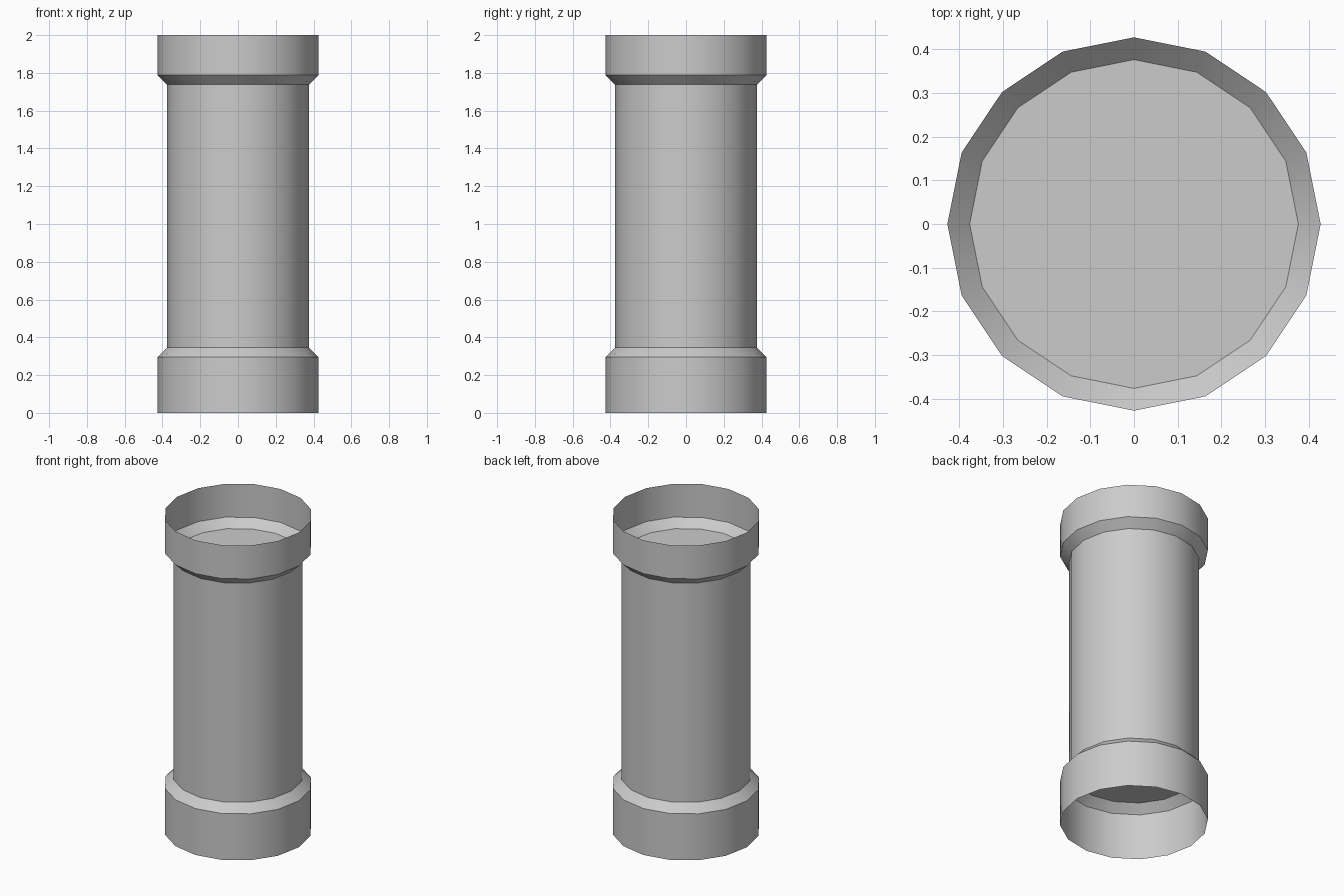
import bpy, bmesh
from math import cos, sin, pi, radians

if "Cube" in bpy.data.objects:
    bpy.data.objects.remove(bpy.data.objects["Cube"])

SIDES = 16


def lathe(name, profile, capped=False):
    """Revolve (radius, z) points around z, optionally closing both ends."""
    bm = bmesh.new()
    rings = [[bm.verts.new((r * cos(2 * pi * i / SIDES), r * sin(2 * pi * i / SIDES), z))
              for i in range(SIDES)] for r, z in profile]
    for low, high in zip(rings, rings[1:]):
        for i in range(SIDES):
            j = (i + 1) % SIDES
            bm.faces.new((low[i], low[j], high[j], high[i]))
    if capped:
        bm.faces.new(rings[0][::-1])
        bm.faces.new(rings[-1])
    mesh = bpy.data.meshes.new(name)
    bm.to_mesh(mesh)
    bm.free()
    obj = bpy.data.objects.new(name, mesh)
    bpy.context.collection.objects.link(obj)
    bpy.ops.object.select_all(action='DESELECT')
    obj.select_set(True)
    bpy.context.view_layer.objects.active = obj
    bpy.ops.object.shade_smooth_by_angle(angle=radians(30))
    return obj


R_SHAFT, R_COLLAR = 0.376, 0.427

# Closed central shaft
lathe("pipe_shaft", [(R_SHAFT, 0.345), (R_SHAFT, 1.738)], capped=True)
# Open, thin-walled flared collars
lathe("bottom_collar", [(R_COLLAR, 0), (R_COLLAR, 0.295), (R_SHAFT, 0.345)])
lathe("top_collar", [(R_SHAFT, 1.738), (R_COLLAR, 1.788), (R_COLLAR, 2)])
